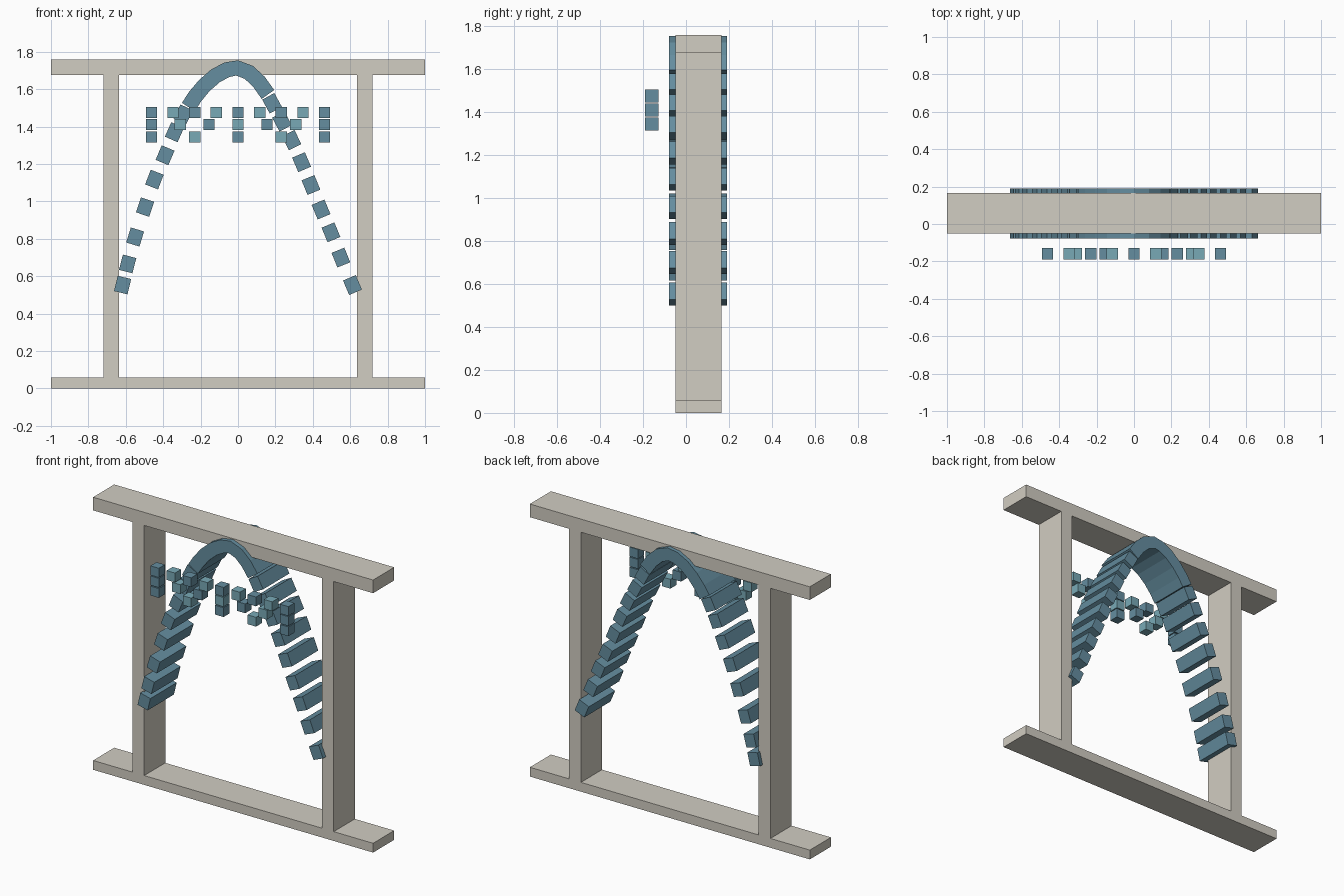
import bpy, math
from mathutils import Vector

if "Cube" in bpy.data.objects:
    bpy.data.objects.remove(bpy.data.objects["Cube"])

def material(name, rgb):
    m = bpy.data.materials.new(name)
    m.diffuse_color = (*rgb, 1)
    m.use_nodes = True
    m.node_tree.nodes["Principled BSDF"].inputs["Base Color"].default_value = m.diffuse_color
    return m

STONE = material("pale_stone", (0.64, 0.61, 0.54))
BLUE = material("blue", (0.13, 0.27, 0.35))
LIGHT = material("light_blue", (0.19, 0.40, 0.47))

def mesh_object(name, verts, faces, mat):
    me = bpy.data.meshes.new(name)
    me.from_pydata(verts, [], faces)
    me.materials.append(mat)
    ob = bpy.data.objects.new(name, me)
    bpy.context.collection.objects.link(ob)
    return ob

def prism(name, outline, y0, y1, mat):
    """Extrude an anticlockwise (x, z) outline from y0 (front) to y1 (back)."""
    n = len(outline)
    verts = [(x, y, z) for y in (y0, y1) for x, z in outline]
    faces = [tuple(range(n)), tuple(reversed(range(n, 2 * n)))]
    faces += [(i, i + n, (i + 1) % n + n, (i + 1) % n) for i in range(n)]
    return mesh_object(name, verts, faces, mat)

def box(name, x0, x1, y0, y1, z0, z1, mat):
    return prism(name, [(x0, z0), (x1, z0), (x1, z1), (x0, z1)], y0, y1, mat)

# Frame: base, two columns, top beam
FY = (-0.05, 0.165)
box("base_plate", -1, 1, *FY, 0, 0.06, STONE)
box("top_beam", -1, 1, *FY, 1.675, 1.76, STONE)
for side, s in (("left", -1), ("right", 1)):
    box(side + "_column", s * 0.677 - 0.042, s * 0.677 + 0.042, *FY, 0.06, 1.675, STONE)

# Arch: separate blocks turned along the curve on each side
AY = (-0.078, 0.19)
LEFT = [(-.617, .553), (-.59, .666), (-.55, .81), (-.497, .97), (-.447, 1.117),
        (-.39, 1.247), (-.34, 1.37), (-.293, 1.465)]
RIGHT = [(.612, .553), (.55, .70), (.497, .835), (.444, .957), (.39, 1.088),
         (.34, 1.21), (.287, 1.328), (.235, 1.428), (.182, 1.525)]

def block_row(name, centres):
    for i, c in enumerate(centres):
        a, b = centres[max(i - 1, 0)], centres[min(i + 1, len(centres) - 1)]
        t = (Vector(b) - Vector(a)).normalized()
        n = Vector((t.y, -t.x))
        c = Vector(c)
        along, across = t * 0.042, n * 0.037
        pts = [c - along - across, c - along + across, c + along + across, c + along - across]
        prism(f"{name}_{i + 1}", [tuple(p) for p in pts], *AY, BLUE)

block_row("left_arch_block", LEFT)
block_row("right_arch_block", RIGHT)

# Crown of the arch: one continuous curved band
CROWN = [Vector(p) for p in ((-.265, 1.505), (-.23, 1.56), (-.18, 1.62), (-.12, 1.672),
         (-.06, 1.704), (-.005, 1.714), (.058, 1.69), (.112, 1.64), (.16, 1.572))]
outer, inner = [], []
for i, c in enumerate(CROWN):
    t = (CROWN[min(i + 1, len(CROWN) - 1)] - CROWN[max(i - 1, 0)]).normalized()
    n = Vector((-t.y, t.x)) * 0.041
    outer.append(tuple(c + n))
    inner.append(tuple(c - n))
# built as touching wedges so every face stays convex
for i in range(len(CROWN) - 1):
    prism(f"crown_wedge_{i + 1}", [inner[i], inner[i + 1], outer[i + 1], outer[i]], *AY, BLUE)

# Floating rows of small cubes in front, alternating dark and light
for row, (z, count) in enumerate(((1.476, 9), (1.411, 7), (1.345, 5))):
    for i in range(count):
        x = -0.463 + 0.926 * i / (count - 1)
        box(f"small_cube_{row + 1}_{i + 1}", x - 0.03, x + 0.03, -0.19, -0.128,
            z - 0.03, z + 0.03, LIGHT if i % 2 else BLUE)
